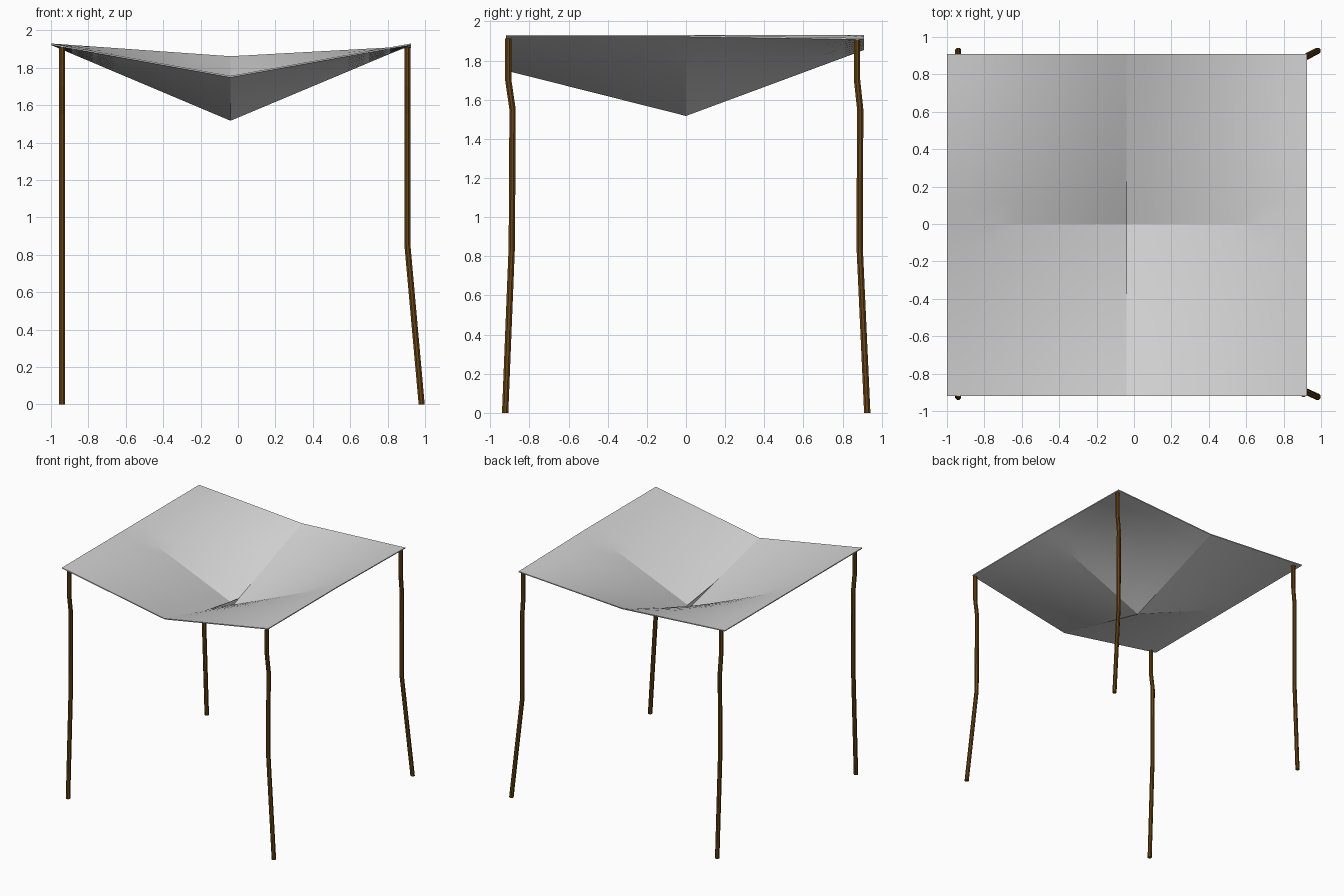
import bpy, bmesh, math
from mathutils import Vector

if "Cube" in bpy.data.objects:
    bpy.data.objects.remove(bpy.data.objects["Cube"])


def material(name, rgb):
    m = bpy.data.materials.new(name)
    m.diffuse_color = (*rgb, 1)
    m.use_nodes = True
    m.node_tree.nodes["Principled BSDF"].inputs["Base Color"].default_value = m.diffuse_color
    return m


FABRIC = material("light grey fabric", (0.66, 0.66, 0.66))
WOOD = material("brown wood", (0.14, 0.06, 0.008))


def make_object(name, bm, mat):
    bmesh.ops.recalc_face_normals(bm, faces=bm.faces)
    me = bpy.data.meshes.new(name)
    bm.to_mesh(me)
    bm.free()
    me.materials.append(mat)
    ob = bpy.data.objects.new(name, me)
    bpy.context.collection.objects.link(ob)
    return ob


# Canopy: four ruled panels hanging down to a low centre, thin sheet
XS = (-1.0, -0.04, 0.925)
YS = (-0.92, 0.0, 0.91)
ZS = ((1.93, 1.757, 1.93), (1.93, 1.525, 1.93), (1.93, 1.862, 1.915))
N, THICK = 8, 0.008


def canopy_point(i, j):
    a, b = min(i // N, 1), min(j // N, 1)
    u, v = i / N - a, j / N - b
    low = ZS[b][a] * (1 - u) + ZS[b][a + 1] * u
    high = ZS[b + 1][a] * (1 - u) + ZS[b + 1][a + 1] * u
    return Vector((XS[a] * (1 - u) + XS[a + 1] * u,
                   YS[b] * (1 - v) + YS[b + 1] * v,
                   low * (1 - v) + high * v))


bm = bmesh.new()
grid = [[bm.verts.new(canopy_point(i, j)) for i in range(2 * N + 1)]
        for j in range(2 * N + 1)]
for j in range(2 * N):
    for i in range(2 * N):
        bm.faces.new((grid[j][i], grid[j][i + 1], grid[j + 1][i + 1], grid[j + 1][i]))
ext = bmesh.ops.extrude_face_region(bm, geom=bm.faces[:], use_keep_orig=True)
for v in ext["geom"]:
    if isinstance(v, bmesh.types.BMVert):
        v.co.z -= THICK
canopy = make_object("canopy", bm, FABRIC)
bpy.context.view_layer.objects.active = canopy
canopy.select_set(True)
bpy.ops.object.shade_smooth_by_angle(angle=math.radians(8))

# Small upright web in the fold at the centre
bm = bmesh.new()
sides = [[bm.verts.new((-0.04 + dx, y, z))
          for y, z in ((-0.33, 1.608), (0, 1.522), (0.07, 1.55))]
         for dx in (-0.001, 0.001)]
bm.faces.new(sides[0])
bm.faces.new(sides[1])
for k in range(3):
    n = (k + 1) % 3
    bm.faces.new((sides[0][k], sides[0][n], sides[1][n], sides[1][k]))
make_object("centre_web", bm, FABRIC)


# Bent poles: stacked rings along a path
def pole(name, path, radius=0.0175, n=8):
    bm = bmesh.new()
    rings = []
    for x, y, z in path:
        rings.append([bm.verts.new((x + radius * math.cos((k + .5) * math.tau / n),
                                    y + radius * math.sin((k + .5) * math.tau / n), z))
                      for k in range(n)])
    for a, b in zip(rings, rings[1:]):
        for k in range(n):
            m = (k + 1) % n
            bm.faces.new((a[k], a[m], b[m], b[k]))
    bm.faces.new(rings[0])
    bm.faces.new(rings[-1])
    make_object(name, bm, WOOD)


HEIGHTS = (0, 0.85, 1.55, 1.70, 1.912)
PATH_X = {"left": (-0.94,) * 5, "right": (0.982, 0.906, 0.906, 0.906, 0.906)}
PATH_Y = {"front": (-0.924, -0.89, -0.886, -0.908, -0.908),
          "back": (0.926, 0.887, 0.89, 0.874, 0.874)}
for side, xs in PATH_X.items():
    for end, ys in PATH_Y.items():
        pole(f"{end}_{side}_pole", list(zip(xs, ys, HEIGHTS)))
